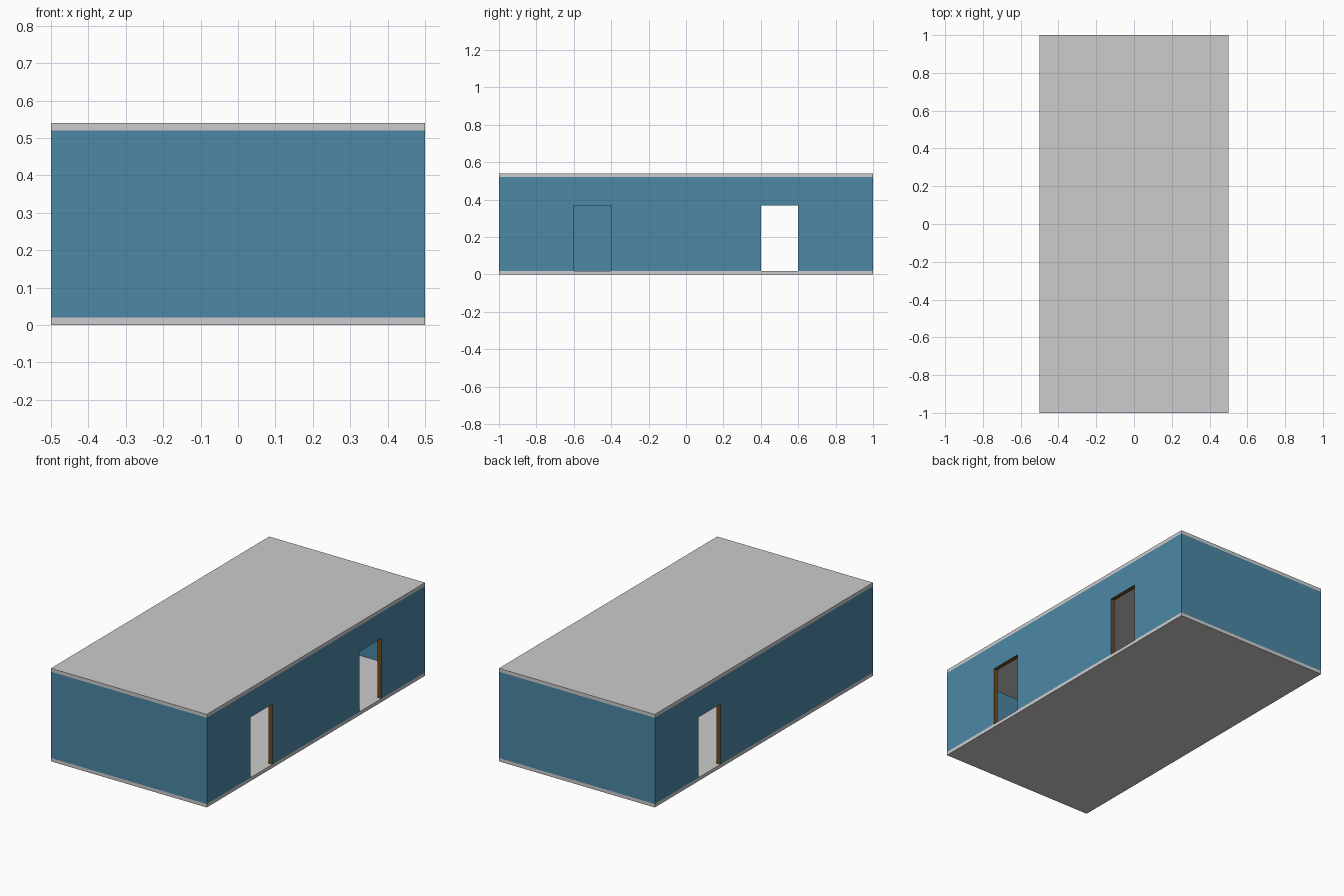
import bpy
import bmesh

if "Cube" in bpy.data.objects:
    bpy.data.objects.remove(bpy.data.objects["Cube"])

HX, HY = 0.5, 1.0            # half footprint
SLAB, WALL_H, T = 0.02, 0.5, 0.025
DOOR_W, DOOR_H = 0.2, 0.35


def material(name, rgb):
    m = bpy.data.materials.new(name)
    m.diffuse_color = (*rgb, 1.0)
    m.use_nodes = True
    m.node_tree.nodes["Principled BSDF"].inputs["Base Color"].default_value = m.diffuse_color
    return m


grey = material("light grey", (0.604, 0.604, 0.604))
blue = material("wall blue", (0.072, 0.246, 0.381))
brown = material("door brown", (0.171, 0.069, 0.012))


def add_object(name, bm, mats):
    bmesh.ops.recalc_face_normals(bm, faces=bm.faces)
    me = bpy.data.meshes.new(name)
    bm.to_mesh(me)
    bm.free()
    for m in mats:
        me.materials.append(m)
    ob = bpy.data.objects.new(name, me)
    bpy.context.collection.objects.link(ob)
    return ob


def box(name, lo, hi, mats):
    bm = bmesh.new()
    bmesh.ops.create_cube(bm, size=1)
    for v in bm.verts:
        v.co = [lo[i] + (v.co[i] + 0.5) * (hi[i] - lo[i]) for i in range(3)]
    return add_object(name, bm, mats)


# Floor and roof slabs
top = SLAB + WALL_H
box("floor_slab", (-HX, -HY, 0), (HX, HY, SLAB), [grey])
box("roof_slab", (-HX, -HY, top), (HX, HY, top + SLAB), [grey])

# Hollow wall shell: mitred ring pulled upwards
bm = bmesh.new()
signs = [(-1, -1), (1, -1), (1, 1), (-1, 1)]
outer = [bm.verts.new((sx * HX, sy * HY, SLAB)) for sx, sy in signs]
inner = [bm.verts.new((sx * (HX - T), sy * (HY - T), SLAB)) for sx, sy in signs]
ring = []
for i in range(4):
    j = (i + 1) % 4
    ring.append(bm.faces.new((outer[i], outer[j], inner[j], inner[i])))
ext = bmesh.ops.extrude_face_region(bm, geom=ring, use_keep_orig=True)
verts = [g for g in ext["geom"] if isinstance(g, bmesh.types.BMVert)]
bmesh.ops.translate(bm, verts=verts, vec=(0, 0, WALL_H))
walls = add_object("walls", bm, [blue, brown])

# Doorways: two on the right side, one on the left
cutters = []
for sx, y in ((1, -0.5), (1, 0.5), (-1, 0.5)):
    c = box("doorway_cutter", (sx * HX - 0.1, y - DOOR_W / 2, -0.1),
            (sx * HX + 0.1, y + DOOR_W / 2, SLAB + DOOR_H), [])
    c.hide_render = True
    mod = walls.modifiers.new("doorway", 'BOOLEAN')
    mod.operation = 'DIFFERENCE'
    mod.solver = 'EXACT'
    mod.object = c
    cutters.append(c)
bpy.context.view_layer.update()
deps = bpy.context.evaluated_depsgraph_get()
cut_mesh = bpy.data.meshes.new_from_object(walls.evaluated_get(deps))
walls.modifiers.clear()
walls.data = cut_mesh
cut_mesh.materials.clear()
cut_mesh.materials.append(blue)
cut_mesh.materials.append(brown)
for c in cutters:
    bpy.data.objects.remove(c)

# Brown linings: faces inside the wall thickness, within a doorway
for p in cut_mesh.polygons:
    x, y, z = p.center
    in_wall = HX - T + 0.002 < abs(x) < HX - 0.002
    in_door = abs(abs(y) - 0.5) < DOOR_W / 2 + 0.01
    lining = in_wall and in_door and SLAB + 0.01 < z < SLAB + DOOR_H + 0.01
    p.material_index = 1 if lining else 0
